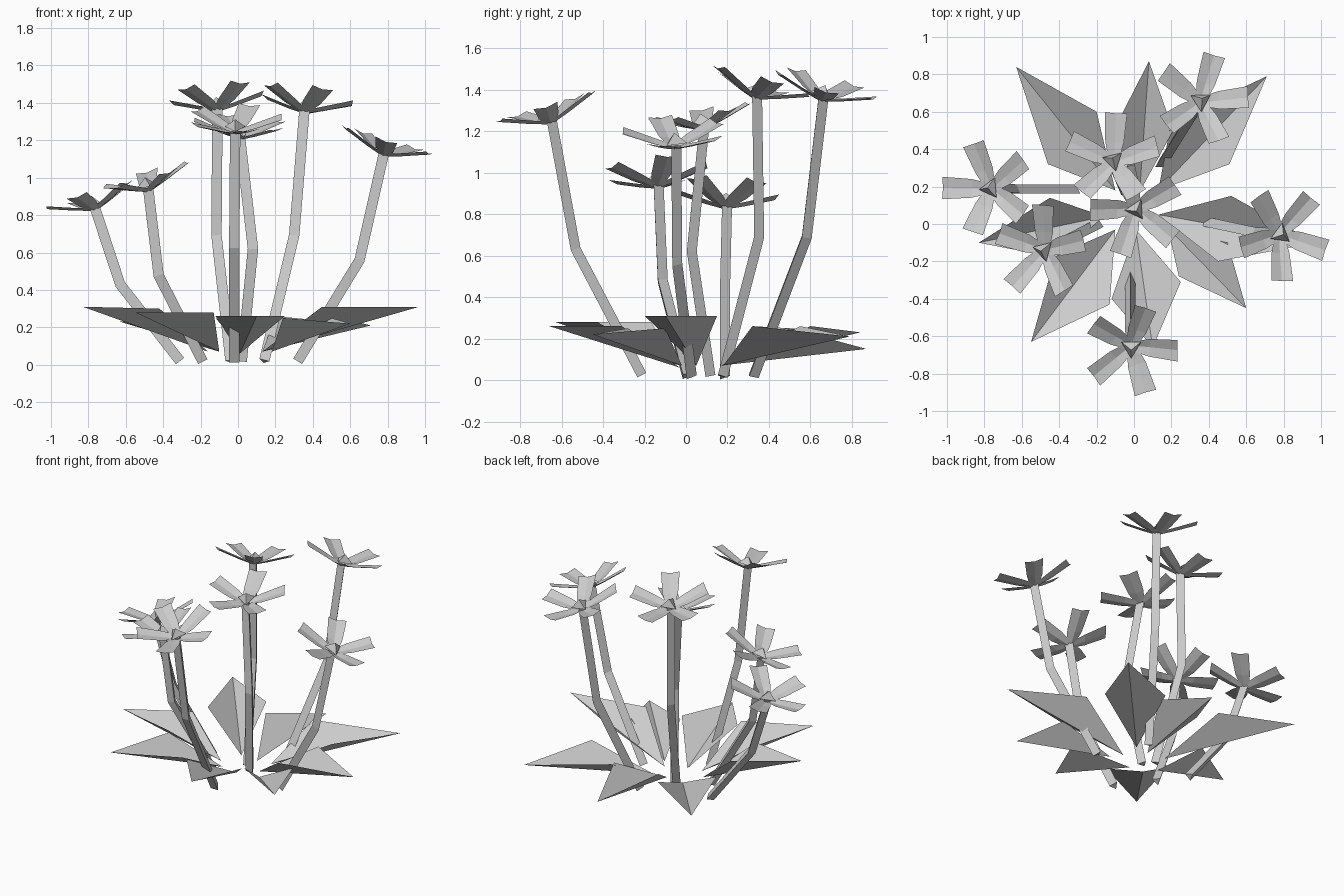
import bpy, math
from mathutils import Vector, Matrix


def add_mesh(name, verts, faces):
    me = bpy.data.meshes.new(name)
    me.from_pydata([tuple(v) for v in verts], [], faces)
    me.update()
    ob = bpy.data.objects.new(name, me)
    bpy.context.collection.objects.link(ob)
    return ob


# bent three-sided stem through base, bend and head points
def stem(name, pts, r=0.032):
    pts = [Vector(p) for p in pts]
    d1, d2 = (pts[1] - pts[0]).normalized(), (pts[2] - pts[1]).normalized()
    verts = []
    for p, d in zip(pts, (d1, (d1 + d2).normalized(), d2)):
        u = Vector((0, 1, 0)).cross(d).normalized()
        w = d.cross(u)
        for k in range(3):
            a = math.radians(90 + 120 * k)
            verts.append(p + r * (math.cos(a) * u + math.sin(a) * w))
    faces = [(i + k, i + (k + 1) % 3, i + 3 + (k + 1) % 3, i + 3 + k)
             for i in (0, 3) for k in range(3)]
    add_mesh(name, verts, faces + [(2, 1, 0), (6, 7, 8)])


# five cupped petals and a small pyramid, tipped towards a direction
def blossom(name, pos, phase, toward, tilt):
    t = Vector((toward[0], toward[1], 0)).normalized()
    tip = Matrix.Rotation(math.radians(tilt), 4, Vector((0, 0, 1)).cross(t))
    place = Matrix.Translation(pos) @ tip
    verts, faces = [], []
    profile = ((0.02, 0.03, 0.0), (0.10, 0.050, 0.025), (0.248, 0.060, 0.078))
    for k in range(5):
        rot = place @ Matrix.Rotation(math.radians(phase + 72 * k), 4, 'Z')
        b = len(verts)
        for x, w, z in profile:
            for y, dz in ((-w, 0.0), (0, -0.012), (w, 0.0)):
                verts.append(rot @ Vector((x, y, z + dz)))
        faces += [(b + i + j, b + i + 3 + j, b + i + 4 + j, b + i + 1 + j)
                  for i in (0, 3) for j in (0, 1)]
    add_mesh(name + "_petals", verts, faces)
    c = [place @ Vector((0.062 * math.cos(a), 0.062 * math.sin(a), 0.015))
         for a in (math.radians(30 + phase + 120 * k) for k in range(3))]
    c.append(place @ Vector((0, 0, 0.065)))
    add_mesh(name + "_centre", c, [(0, 1, 3), (1, 2, 3), (2, 0, 3), (2, 1, 0)])


# stems: base xy, bend, head, petal phase, tip direction, tilt
flowers = [
    ((0.14, 0.32), (0.30, 0.575, 0.69), (0.355, 0.655, 1.36), 2, (0.36, 0.66), 17),
    ((-0.04, 0.17), (-0.115, 0.345, 0.69), (-0.11, 0.335, 1.37), 14, (-0.1, 0.34), 17),
    ((0.02, 0.11), (0.08, 0.02, 0.62), (0.01, 0.08, 1.22), 34, (0.3, -1), 10),
    ((-0.31, 0.18), (-0.63, 0.18, 0.43), (-0.765, 0.19, 0.84), 36, (-0.76, 0.15), 17),
    ((-0.19, 0.0), (-0.425, -0.12, 0.48), (-0.48, -0.14, 0.94), 14, (-0.48, -0.13), 17),
    ((0.32, 0.02), (0.65, -0.05, 0.56), (0.78, -0.055, 1.13), 52, (0.78, -0.05), 17),
    ((-0.02, -0.22), (-0.02, -0.54, 0.63), (-0.015, -0.655, 1.25), 0, (0, -1), 17),
]
for i, (base, bend, head, phase, toward, tilt) in enumerate(flowers, 1):
    stem(f"stem_{i}", [(base[0], base[1], 0.02), bend, head])
    blossom(f"flower_{i}", head, phase, toward, tilt)

# leaves: base, wing, tip, wing; folded along the base-to-tip rib
leaves = [
    ((-0.10, 0.18, 0.07), (-0.20, 0.60, 0.26), (-0.63, 0.84, 0.23), (-0.46, 0.32, 0.26)),
    ((0.03, 0.17, 0.07), (0.21, 0.50, 0.25), (0.08, 0.87, 0.15), (-0.12, 0.48, 0.25)),
    ((0.13, 0.18, 0.07), (0.51, 0.32, 0.26), (0.71, 0.79, 0.21), (0.20, 0.55, 0.26)),
    ((0.13, 0.05, 0.07), (0.45, -0.20, 0.31), (0.97, -0.10, 0.31), (0.52, 0.15, 0.31)),
    ((0.18, -0.02, 0.07), (0.24, -0.28, 0.25), (0.60, -0.45, 0.22), (0.50, -0.10, 0.25)),
    ((0.01, -0.03, 0.06), (-0.12, -0.40, 0.26), (0.10, -0.66, 0.26), (0.25, -0.31, 0.26)),
    ((-0.10, -0.03, 0.07), (-0.42, -0.17, 0.28), (-0.55, -0.63, 0.28), (-0.13, -0.43, 0.28)),
    ((-0.16, 0.04, 0.07), (-0.45, 0.14, 0.30), (-0.83, -0.10, 0.31), (-0.42, -0.18, 0.30)),
]
for i, pts in enumerate(leaves, 1):
    add_mesh(f"leaf_{i}", pts, [(0, 2, 1), (0, 3, 2)])
